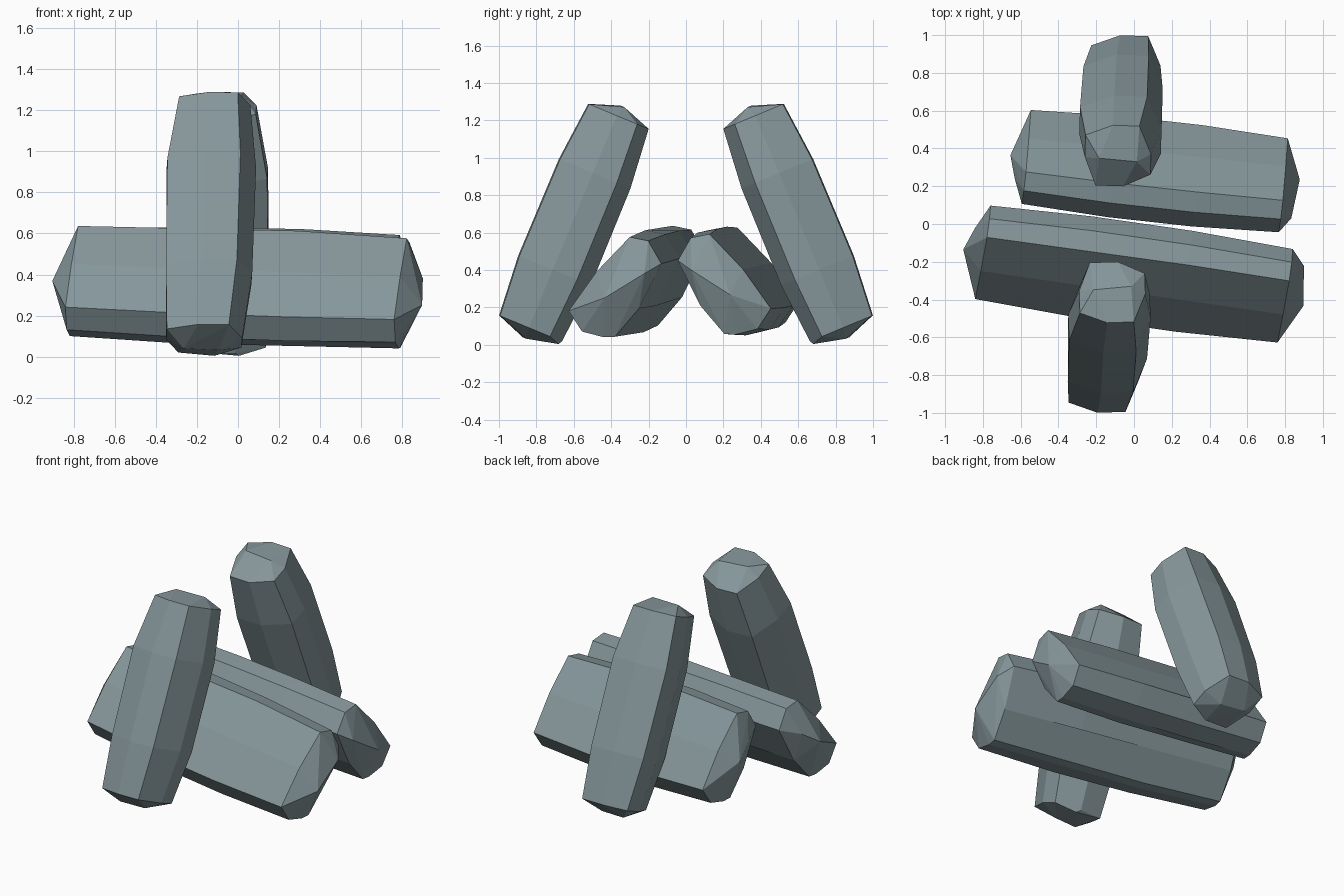
import bpy, bmesh, math
from mathutils import Vector

if "Cube" in bpy.data.objects:
    bpy.data.objects.remove(bpy.data.objects["Cube"])

stone = bpy.data.materials.new("blue_grey_stone")
stone.diffuse_color = (0.24, 0.31, 0.33, 1)
stone.use_nodes = True
stone.node_tree.nodes["Principled BSDF"].inputs["Base Color"].default_value = stone.diffuse_color


def rock(name, origin, axis, u, v_sign, section, rings, tips):
    """Faceted stone: hull of scaled sections along an axis plus end tips.
    rings: (along, u_shift, u_scale, v_scale); tips: (along, u, v)."""
    origin, d, u = Vector(origin), Vector(axis).normalized(), Vector(u)
    u = (u - d * u.dot(d)).normalized()
    v = u.cross(d) * v_sign
    pts = [(a, s + p * su, q * sv) for a, s, su, sv in rings for p, q in section]
    bm = bmesh.new()
    for a, p, q in pts + tips:
        bm.verts.new(origin + d * a + u * p + v * q)
    hull = bmesh.ops.convex_hull(bm, input=bm.verts[:])
    spare = {g for k in ("geom_interior", "geom_unused") for g in hull[k]
             if isinstance(g, bmesh.types.BMVert)}
    bmesh.ops.delete(bm, geom=list(spare), context='VERTS')
    bmesh.ops.dissolve_limit(bm, angle_limit=math.radians(2),
                             verts=bm.verts[:], edges=bm.edges[:])
    bmesh.ops.recalc_face_normals(bm, faces=bm.faces[:])
    mesh = bpy.data.meshes.new(name)
    bm.to_mesh(mesh)
    bm.free()
    mesh.materials.append(stone)
    obj = bpy.data.objects.new(name, mesh)
    bpy.context.collection.objects.link(obj)


# Leaning upright stones, mirrored front to back with a different sideways lean
upright_section = [(-0.98, 0.68), (-0.15, 1.0), (0.65, 0.97), (1.0, 0.05),
                   (0.98, -0.62), (0.16, -1.0), (-0.68, -0.97), (-1.0, -0.05)]


def upright(name, side, shifts):
    """side: -1 front, 1 rear; shifts: sideways centres from bottom to top."""
    size = [(-0.695, 0.185, 0.182), (-0.36, 0.212, 0.210),
            (0.20, 0.218, 0.207), (0.532, 0.175, 0.175)]
    rings = [(a, s, su, sv) for (a, su, sv), s in zip(size, shifts)]
    low, top = shifts[0], shifts[3]
    tips = [(-0.755, low - 0.10, 0.02), (-0.755, low + 0.07, 0.0),
            (-0.715, low + 0.05, -0.17),
            (0.59, top - 0.10, 0.01), (0.59, top + 0.10, -0.01)]
    rock(name, (0, side * 0.565, 0.73), (0, -side * 0.383, 0.924), (1, 0, 0),
         -side, upright_section, rings, tips)


# v = u x axis points to -y for both leans, so v_sign mirrors the rear stone
upright("front_upright_stone", -1, (-0.165, -0.143, -0.130, -0.115))
upright("rear_upright_stone", 1, (-0.045, -0.060, -0.072, -0.085))

# Long lying stones, tilted towards each other
slab = [(-0.25, -0.125), (-0.10, 0.085), (0.08, 0.272), (0.18, 0.252), (0.25, 0.13),
        (0.13, -0.11), (0.0, -0.262), (-0.06, -0.265), (-0.178, -0.235)]


def lying(name, end_a, end_b, side, tip):
    a, b = Vector(end_a), Vector(end_b)
    h = (b - a).length / 2
    rings = [(-h, 0, side, 1), (-h * 0.33, 0, side * 1.08, 1.06),
             (h * 0.33, 0, side * 1.08, 1.06), (h, 0, side, 1)]
    tips = [(-h - tip, 0, 0), (h + tip, -0.04 * side, -0.05),
            (-h - tip * 0.6, 0.12 * side, 0.08), (h + tip * 0.7, 0.17 * side, 0.08)]
    rock(name, (a + b) / 2, b - a, (0, -1, 0), 1, slab, rings, tips)


lying("front_lying_stone", (-0.80, -0.15, 0.365), (0.80, -0.38, 0.305), -1, 0.105)
lying("rear_lying_stone", (-0.57, 0.355, 0.355), (0.79, 0.205, 0.32), 1, 0.085)
